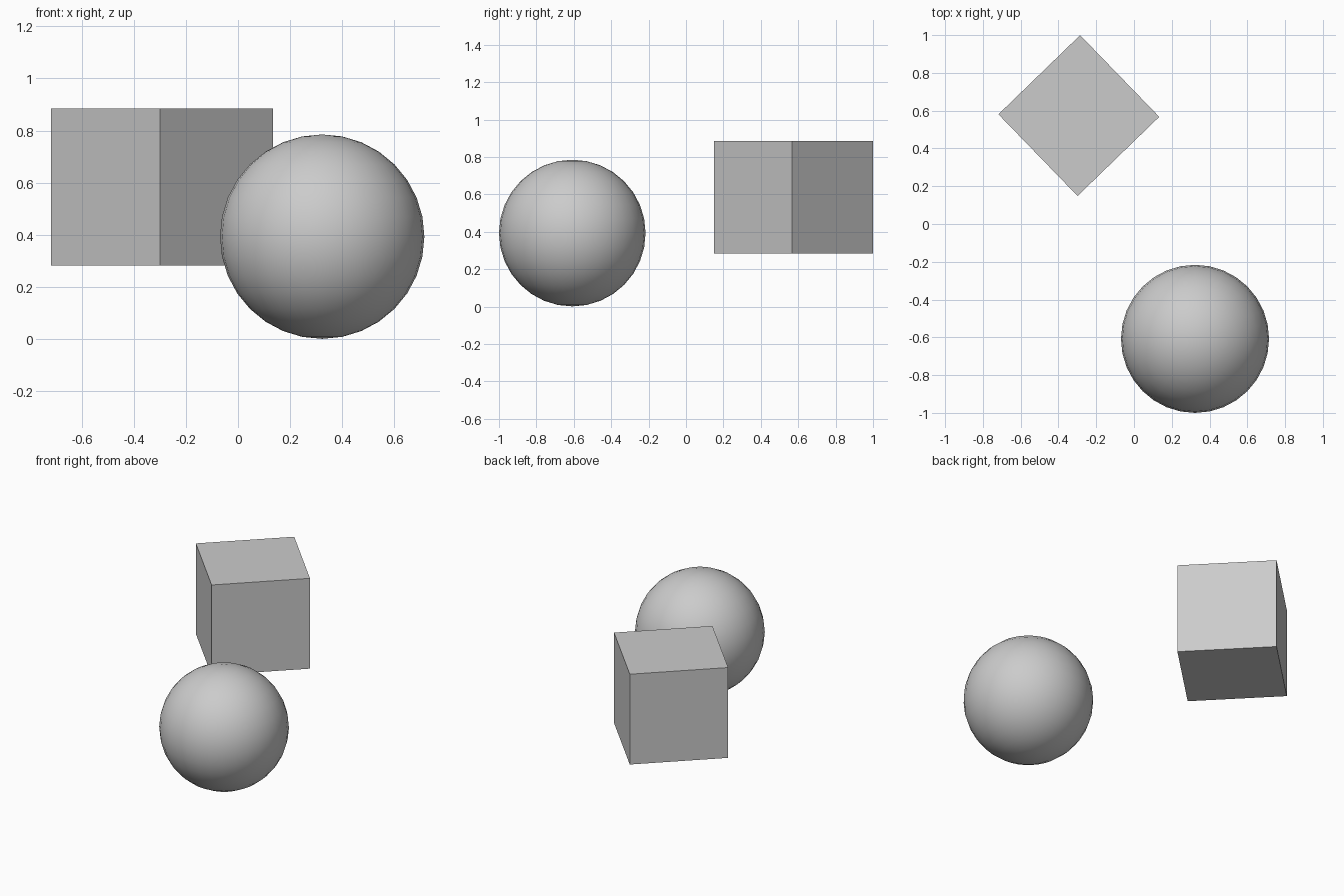
import bpy
import math

if "Cube" in bpy.data.objects:
    bpy.data.objects.remove(bpy.data.objects["Cube"])

# Smooth ball resting on the ground
bpy.ops.mesh.primitive_uv_sphere_add(segments=32, ring_count=16, radius=0.392,
                                     location=(0.323, -0.608, 0.393))
ball = bpy.context.object
ball.name = "ball"
bpy.ops.object.shade_smooth()

# Flat-faced cube floating behind it, turned about the vertical
bpy.ops.mesh.primitive_cube_add(size=0.602, location=(-0.292, 0.574, 0.584),
                                rotation=(0, 0, math.radians(44.1)))
bpy.context.object.name = "cube"
